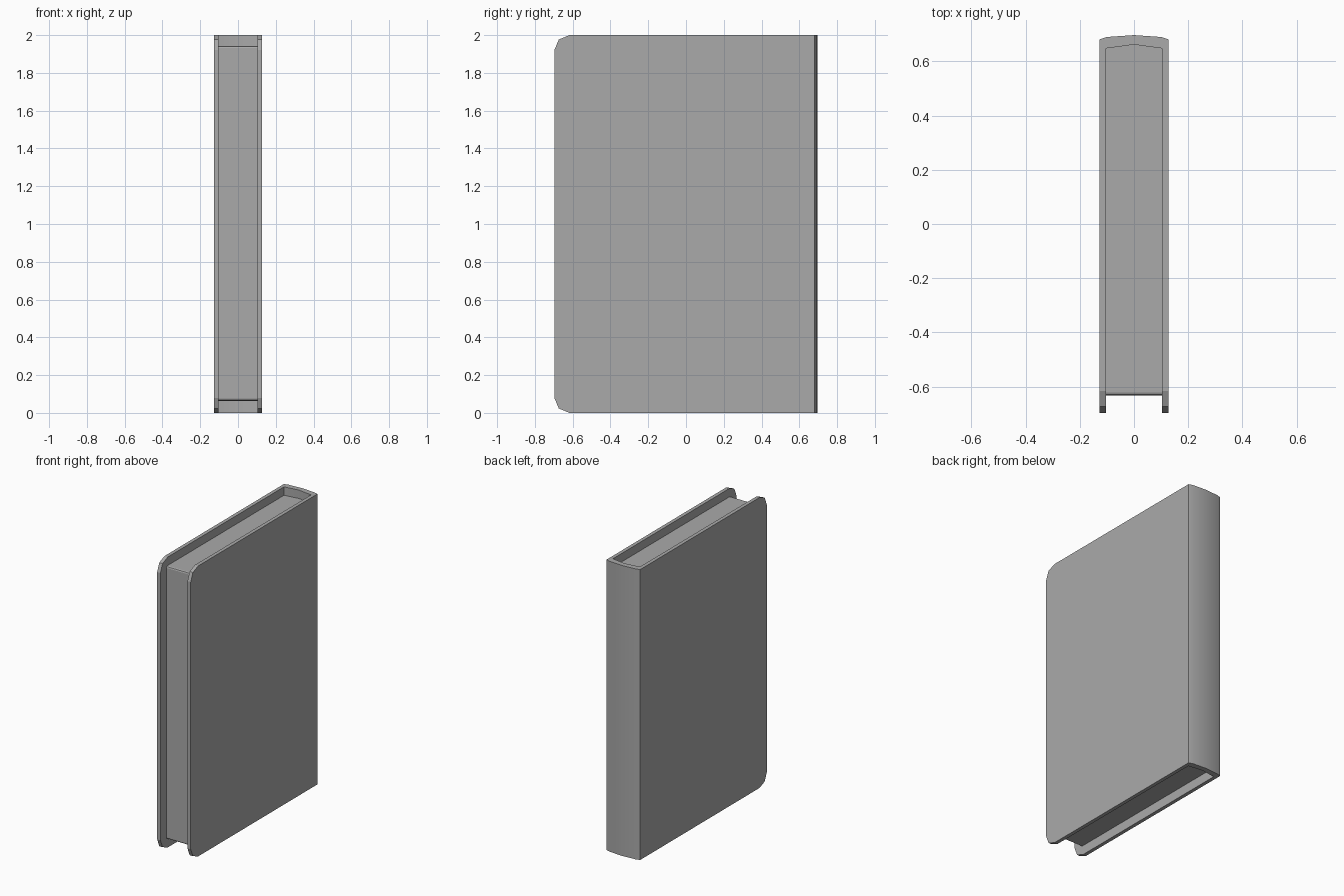
import bpy
import bmesh
from math import radians

cube = bpy.data.objects.get("Cube")
if cube:
    bpy.data.objects.remove(cube, do_unlink=True)

# One plain grey for the whole book
grey = bpy.data.materials.new("plain grey")
grey.use_nodes = True
colour = (0.4, 0.4, 0.4, 1)
grey.diffuse_color = colour
grey.node_tree.nodes["Principled BSDF"].inputs["Base Color"].default_value = colour


def upright_part(name, outline, bottom, top, radius, segments):
    """Extrude a plan outline upwards and round its front corners."""
    bm = bmesh.new()
    base = bm.faces.new([bm.verts.new((x, y, bottom)) for x, y in outline])
    grown = bmesh.ops.extrude_face_region(bm, geom=[base])
    lifted = [v for v in grown["geom"] if isinstance(v, bmesh.types.BMVert)]
    bmesh.ops.translate(bm, verts=lifted, vec=(0, 0, top - bottom))
    front = min(y for x, y in outline)
    corners = [e for e in bm.edges
               if all(abs(v.co.y - front) < 0.001 for v in e.verts)
               and abs(e.verts[0].co.z - e.verts[1].co.z) < 0.001]
    bmesh.ops.bevel(bm, geom=corners, offset=radius, segments=segments,
                    profile=0.5, affect='EDGES')
    bmesh.ops.recalc_face_normals(bm, faces=bm.faces)
    mesh = bpy.data.meshes.new(name)
    bm.to_mesh(mesh)
    bm.free()
    mesh.materials.append(grey)
    obj = bpy.data.objects.new(name, mesh)
    bpy.context.collection.objects.link(obj)
    bpy.ops.object.select_all(action='DESELECT')
    obj.select_set(True)
    bpy.context.view_layer.objects.active = obj
    bpy.ops.object.shade_smooth_by_angle(angle=radians(20))
    return obj


def mirrored(half):
    """Complete a half outline that starts and ends on the centre line."""
    return half + [(-x, y) for x, y in reversed(half) if x > 0]


outer, inner = 0.128, 0.103

# Cover: two boards joined by a gently curved spine
right_side = [(0, 0.697), (0.1, 0.69), (outer, 0.681), (outer, -0.697),
              (inner, -0.697), (inner, 0.648), (0, 0.662)]
upright_part("cover", mirrored(right_side), 0, 2, 0.08, 2)

# Page block set back from the cover edges
page_side = [(0, 0.662), (inner, 0.648), (inner, -0.632)]
upright_part("page_block", mirrored(page_side), 0.064, 1.942, 0.011, 2)
